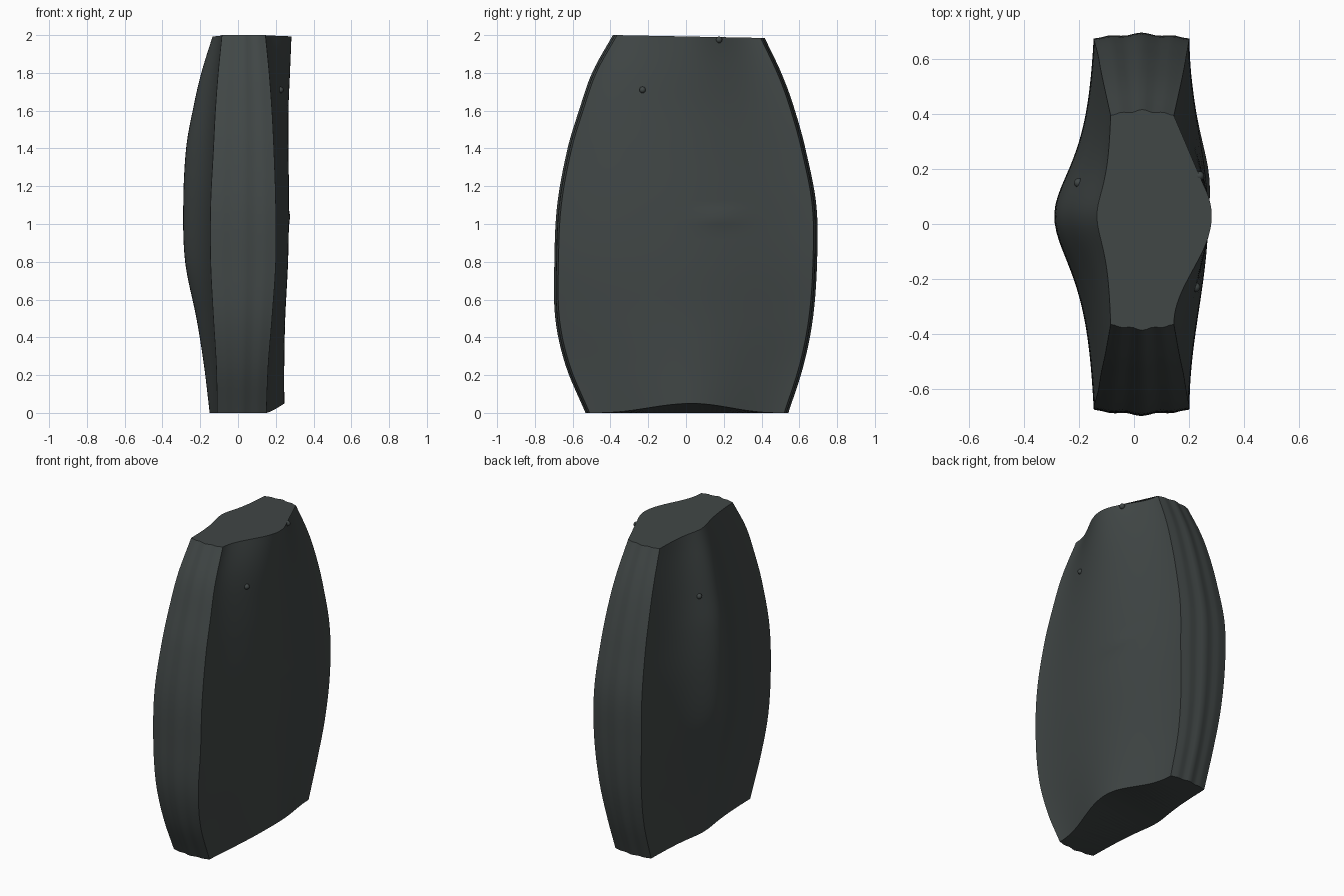
import bpy, bmesh, math

if "Cube" in bpy.data.objects:
    bpy.data.objects.remove(bpy.data.objects["Cube"])

# Vertical stations: z, front y, back y, front/back strip left x, right x, left bulge x, right bulge x
STATIONS = [
    (0.0, -0.51, 0.52, -0.11, 0.15, -0.15, 0.245),
    (0.25, -0.615, 0.60, -0.115, 0.16, -0.18, 0.245),
    (0.5, -0.67, 0.65, -0.13, 0.18, -0.22, 0.25),
    (0.8, -0.675, 0.672, -0.145, 0.2, -0.28, 0.265),
    (1.1, -0.66, 0.668, -0.145, 0.2, -0.29, 0.27),
    (1.4, -0.605, 0.61, -0.13, 0.19, -0.275, 0.267),
    (1.6, -0.545, 0.555, -0.12, 0.18, -0.24, 0.267),
    (1.8, -0.475, 0.485, -0.105, 0.165, -0.195, 0.275),
    (2.0, -0.365, 0.395, -0.085, 0.145, -0.135, 0.283),
]
CENTRE_Y = 0.03
RINGS, SIDE, STRIP = 48, 40, 14


def section(z):
    """Smoothly interpolated section values at height z."""
    n = len(STATIONS)
    i = next((k for k in range(n - 1) if z <= STATIONS[k + 1][0]), n - 2)
    a, b = STATIONS[i], STATIONS[i + 1]
    p, q = STATIONS[max(i - 1, 0)], STATIONS[min(i + 2, n - 1)]
    h = b[0] - a[0]
    t = (z - a[0]) / h
    out = []
    for k in range(1, 7):
        ma = h * (b[k] - p[k]) / (b[0] - p[0])
        mb = h * (q[k] - a[k]) / (q[0] - a[0])
        out.append((2*t**3 - 3*t**2 + 1) * a[k] + (t**3 - 2*t**2 + t) * ma
                   + (3*t**2 - 2*t**3) * b[k] + (t**3 - t**2) * mb)
    return out


def flute(u):
    """Crown and shallow flutes across the narrow strips."""
    return 0.007 * (math.cos(math.pi * u) + 1) + 0.004 * (math.cos(3 * math.pi * u) + 1)


def side_point(y, z, right):
    """Surface x on either broad side."""
    front, back, xl, xr, bl, br = section(z)
    t = (y - CENTRE_Y) / ((back if y > CENTRE_Y else front) - CENTRE_Y)
    if right:
        ridge = 0.014 * math.exp(-((y - 0.18) / 0.13)**2 - ((z - 1.03) / 0.03)**2)
        return xr + (br - xr) * (1 + math.cos(math.pi * t)) / 2 + ridge
    edge = 1 / (1 + (1 / 0.38)**2)
    bell = (1 / (1 + (t / 0.38)**2) - edge) / (1 - edge)
    return xl + (bl - xl) * bell


def ring(z):
    front, back, xl, xr, bl, br = section(z)
    pts = []
    for i in range(STRIP):          # front strip
        u = i / STRIP
        pts.append((xl + (xr - xl) * u, front - flute(2 * u - 1)))
    for i in range(SIDE):           # right side
        y = front + (back - front) * i / SIDE
        pts.append((side_point(y, z, True), y))
    for i in range(STRIP):          # back strip
        u = i / STRIP
        pts.append((xr + (xl - xr) * u, back + flute(2 * u - 1)))
    for i in range(SIDE):           # left side
        y = back + (front - back) * i / SIDE
        pts.append((side_point(y, z, False), y))
    result = []
    for x, y in pts:
        # tilted top and a lifted lower right rim
        lift = 0.05 * max(0, (x - 0.15) / 0.095)**1.3 * max(0, 1 - z / 0.35)
        drop = 0.015 * (y + 0.37) / 0.77 * max(0, (z - 1.7) / 0.3)
        result.append((x, y, z + lift - drop))
    return result


stone = bpy.data.materials.new("dark slate grey")
stone.diffuse_color = (0.052, 0.062, 0.061, 1)
stone.use_nodes = True
stone.node_tree.nodes["Principled BSDF"].inputs["Base Color"].default_value = stone.diffuse_color

# Main slab, lofted through the sections
bm = bmesh.new()
rings = [[bm.verts.new(p) for p in ring(2 * i / RINGS)] for i in range(RINGS + 1)]
n = len(rings[0])
corners = {0, STRIP, STRIP + SIDE, 2 * STRIP + SIDE}
for lo, hi in zip(rings, rings[1:]):
    for j in range(n):
        k = (j + 1) % n
        bm.faces.new((lo[j], lo[k], hi[k], hi[j])).smooth = True
    for j in corners:
        bm.edges.get((lo[j], hi[j])).smooth = False
# Caps, strips of quads joining the left side to the right side
for r, flip in ((rings[0], True), (rings[-1], False)):
    face = bm.faces.new(r[::-1] if flip else r)
    for e in face.edges:
        e.smooth = False
    bmesh.ops.triangulate(bm, faces=[face])
mesh = bpy.data.meshes.new("slab")
bm.to_mesh(mesh)
bm.free()
mesh.materials.append(stone)
bpy.context.collection.objects.link(bpy.data.objects.new("slab", mesh))

# Small knobs on the broad sides
for i, (y, z, right) in enumerate([(-0.23, 1.71, True), (0.175, 1.975, True), (0.15, 1.61, False)]):
    bpy.ops.mesh.primitive_uv_sphere_add(segments=16, ring_count=10, radius=0.017,
                                         location=(side_point(y, z, right), y, z))
    knob = bpy.context.object
    knob.name = f"knob_{i + 1}"
    knob.data.materials.append(stone)
    bpy.ops.object.shade_smooth()
